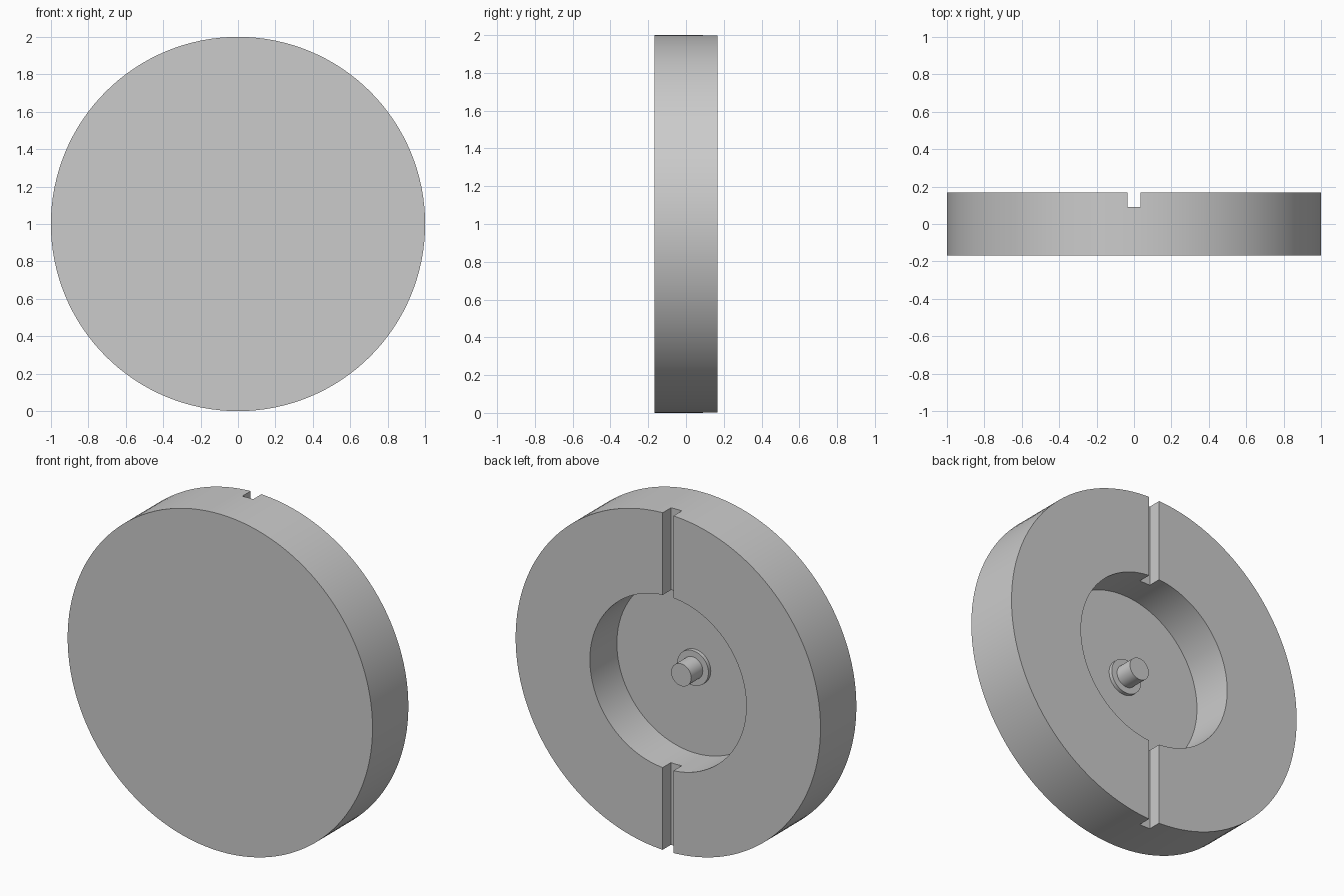
import bpy
import math

if "Cube" in bpy.data.objects:
    bpy.data.objects.remove(bpy.data.objects["Cube"], do_unlink=True)

BACK, FRONT = 0.168, -0.168
FLOOR = -0.085

grey = bpy.data.materials.new("plain grey")
grey.use_nodes = True
colour = (0.6, 0.6, 0.6, 1)
grey.diffuse_color = colour
grey.node_tree.nodes["Principled BSDF"].inputs["Base Color"].default_value = colour


def disc(name, radius, y0, y1, sides):
    """Cylinder along y, centred on the wheel axis."""
    bpy.ops.mesh.primitive_cylinder_add(
        vertices=sides, radius=radius, depth=y1 - y0,
        location=(0, (y0 + y1) / 2, 1), rotation=(math.pi / 2, 0, 0))
    ob = bpy.context.object
    ob.name = name
    ob.data.materials.append(grey)
    return ob


def cut(target, cutter):
    """Subtract the cutter for good, then remove it."""
    mod = target.modifiers.new("cut", 'BOOLEAN')
    mod.operation = 'DIFFERENCE'
    mod.solver = 'EXACT'
    mod.object = cutter
    bpy.ops.object.select_all(action='DESELECT')
    target.select_set(True)
    bpy.context.view_layer.objects.active = target
    bpy.ops.object.modifier_apply(modifier=mod.name)
    bpy.data.objects.remove(cutter, do_unlink=True)


def smooth(ob):
    bpy.ops.object.select_all(action='DESELECT')
    ob.select_set(True)
    bpy.context.view_layer.objects.active = ob
    bpy.ops.object.shade_smooth_by_angle(angle=math.radians(30))


# Thick round body with a round pocket in the back
body = disc("disc_body", 1, FRONT, BACK, 128)
cut(body, disc("pocket_cutter", 0.513, FLOOR, 0.4, 96))

# Straight vertical groove across the back rim
bpy.ops.mesh.primitive_cube_add(size=1, location=(0, 0.24, 1))
groove = bpy.context.object
groove.scale = (0.07, 0.3, 2.4)
groove.data.materials.append(grey)
cut(body, groove)

# Collar and pin in the middle of the pocket
collar = disc("pin_collar", 0.103, FLOOR - 0.01, FLOOR + 0.022, 48)
pin = disc("centre_pin", 0.066, FLOOR - 0.01, 0.045, 48)

for part in (body, collar, pin):
    smooth(part)
